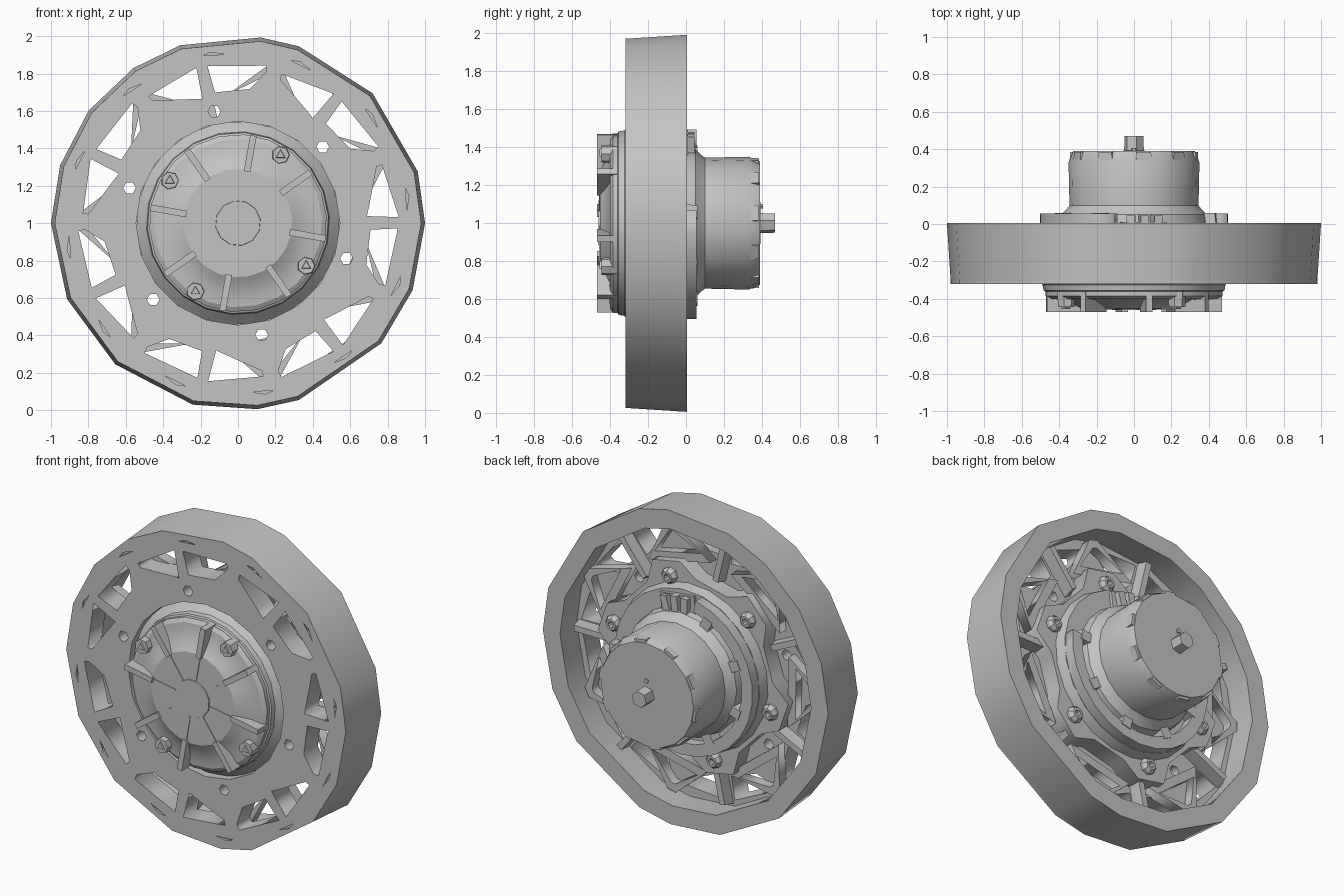
import bpy, bmesh, math
from mathutils import Matrix, Vector

if "Cube" in bpy.data.objects:
    bpy.data.objects.remove(bpy.data.objects["Cube"], do_unlink=True)

grey = bpy.data.materials.new("plain_grey")
grey.use_nodes = True
grey.diffuse_color = (0.55, 0.55, 0.55, 1)
grey.node_tree.nodes["Principled BSDF"].inputs["Base Color"].default_value = grey.diffuse_color

# Local XY is the wheel plane, local +Z points to the front (-y)
STAND = Matrix.Translation((0, 0, 1)) @ Matrix.Rotation(math.radians(90), 4, 'X')


def polar(r, deg):
    a = math.radians(deg)
    return Vector((r * math.cos(a), r * math.sin(a), 0))


def even(n, start=0):
    return [start + 360 * i / n for i in range(n)]


def finish(name, bm, smooth=None):
    bmesh.ops.remove_doubles(bm, verts=bm.verts, dist=1e-5)
    bmesh.ops.recalc_face_normals(bm, faces=bm.faces)
    mesh = bpy.data.meshes.new(name)
    bm.to_mesh(mesh)
    bm.free()
    mesh.transform(STAND)
    mesh.materials.append(grey)
    ob = bpy.data.objects.new(name, mesh)
    bpy.context.collection.objects.link(ob)
    if smooth:
        bpy.ops.object.select_all(action='DESELECT')
        bpy.context.view_layer.objects.active = ob
        ob.select_set(True)
        bpy.ops.object.shade_smooth_by_angle(angle=math.radians(smooth))


def add_lathe(bm, profile, angles, centre=Vector(), closed=False):
    """Turn (radius, y) points about the axle through centre."""
    rings = [[bm.verts.new(polar(r, a) + centre + Vector((0, 0, -y)))
              for r, y in profile] for a in angles]
    last = len(profile) - (0 if closed else 1)
    for i, ring in enumerate(rings):
        nxt = rings[(i + 1) % len(rings)]
        for j in range(last):
            k = (j + 1) % len(profile)
            loop = [ring[j], ring[k], nxt[k], nxt[j]]
            if profile[j][0] == 0:
                loop = [rings[0][j], ring[k], nxt[k]]
            elif profile[k][0] == 0:
                loop = [ring[j], rings[0][k], nxt[j]]
            bm.faces.new(loop)
    # drop spare axis points
    bmesh.ops.delete(bm, geom=[v for v in bm.verts if not v.link_faces], context='VERTS')


def lathe(name, profile, angles, closed=False, smooth=30):
    bm = bmesh.new()
    add_lathe(bm, profile, angles, closed=closed)
    finish(name, bm, smooth)


def add_block(bm, r0, r1, width, y0, y1, deg, taper=1.0):
    """Radial block from r0 to r1; taper narrows its rear end."""
    m = Matrix.Rotation(math.radians(deg), 4, 'Z')
    size = Matrix.Diagonal((r1 - r0, width, y1 - y0, 1))
    place = Matrix.Translation(((r0 + r1) / 2, 0, -(y0 + y1) / 2))
    verts = bmesh.ops.create_cube(bm, size=1)["verts"]
    for v in verts:
        if v.co.z < 0:
            v.co.y *= taper
            v.co.x *= taper
    bmesh.ops.transform(bm, matrix=m @ place @ size, verts=verts)


def plate(name, loops, y0, y1):
    """Flat plate: outlines, with the loops inside them cut as holes."""
    curve = bpy.data.curves.new(name, 'CURVE')
    curve.dimensions = '2D'
    curve.fill_mode = 'BOTH'
    curve.extrude = (y1 - y0) / 2
    for loop in loops:
        sp = curve.splines.new('POLY')
        sp.points.add(len(loop) - 1)
        for p, co in zip(sp.points, loop):
            p.co = (co.x, co.y, 0, 1)
        sp.use_cyclic_u = True
    ob = bpy.data.objects.new(name, curve)
    bpy.context.collection.objects.link(ob)
    bpy.ops.object.select_all(action='DESELECT')
    bpy.context.view_layer.objects.active = ob
    ob.select_set(True)
    bpy.ops.object.convert(target='MESH')
    ob = bpy.context.view_layer.objects.active
    ob.name = name
    ob.data.transform(STAND @ Matrix.Translation((0, 0, -(y0 + y1) / 2)))
    ob.data.materials.clear()
    ob.data.materials.append(grey)


def repeat(shapes, turns):
    return [[polar(r, a + turn) for r, a in shape] for turn in turns for shape in shapes]


# Uneven low-poly wheel outline
rim_angles = [0, 16, 44, 71, 83, 108, 124, 143, 162, 180, 204, 229, 256, 276, 289, 320, 339]
lathe("wheel_rim", [(0.98, -0.305), (1.0, 0.005), (0.88, 0.005), (0.90, -0.305)],
      rim_angles, closed=True, smooth=32)

# Front plate with lattice windows, through holes and rim slots
through_holes = [[polar(0.61, b) + polar(0.034, a) for a in even(6)] for b in even(6, 42)]
wide_window = [(0.855, 101), (0.855, 80), (0.82, 79.5), (0.72, 85), (0.71, 100)]
slim_window = [(0.86, 105), (0.69, 106), (0.71, 111), (0.80, 125), (0.83, 125)]
windows = repeat([wide_window, slim_window], even(7))
slots = repeat([[(0.905, -3.5), (0.925, 1), (0.915, 4)]], even(12, 8))
plate("front_plate",
      [[polar(0.98, a) for a in rim_angles], [polar(0.545, a) for a in even(20)]]
      + windows + through_holes + slots, -0.32, -0.18)

# Rear hub plate with six lugs, one under each bolt
bolt_angles = even(6, 14)
lugs = [polar(r, b + da) for b in bolt_angles
        for r, da in ((0.56, -19), (0.67, -9), (0.65, 8), (0.56, 18))]
plate("hub_plate", [lugs, [polar(0.5, a) for a in even(20)]], -0.19, -0.07)

# Triangular wall frames behind the broad spokes, straight struts behind the slim ones
frame = [(0.67, 110), (0.87, 126), (0.87, 130), (0.67, 149)]
pocket = [(0.705, 116), (0.82, 127), (0.82, 129), (0.705, 143)]
plate("spoke_frames", repeat([frame, pocket], even(7)), -0.19, -0.12)
bm = bmesh.new()
for turn in even(7):
    add_block(bm, 0.56, 0.88, 0.045, -0.2, -0.1, 103.3 + turn, taper=0.85)
finish("spoke_struts", bm)

# Hollow bolt heads at the back
bm = bmesh.new()
for b in bolt_angles:
    add_lathe(bm, [(0.05, -0.09), (0.05, -0.05), (0.035, -0.03), (0.02, -0.03),
                   (0.015, -0.06), (0, -0.06)], even(8), polar(0.565, b))
finish("wheel_bolts", bm)

# Front motor cover: raised centre, stepped edge, sloping skirt inside the plate
lathe("motor_cover",
      [(0, -0.455), (0.29, -0.452), (0.32, -0.435), (0.39, -0.405), (0.45, -0.40),
       (0.475, -0.385), (0.475, -0.36), (0.485, -0.355),
       (0.49, -0.325), (0.545, -0.27), (0.535, -0.1), (0.51, -0.01), (0, -0.01)],
      even(22, 4), smooth=25)

# Round centre cap and eight ribs on the cover
lathe("cover_cap", [(0, -0.46), (0.12, -0.46), (0.125, -0.44), (0, -0.44)], even(12, 10))
bm = bmesh.new()
for a in even(8, 35):
    add_block(bm, 0.28, 0.475, 0.035, -0.47, -0.36, a)
    add_block(bm, 0.12, 0.29, 0.012, -0.458, -0.43, a)
finish("cover_ribs", bm)

# Cover screws with three-sided drives
bm = bmesh.new()
for s in even(4, 58):
    c = polar(0.43, s)
    add_lathe(bm, [(0.05, -0.36), (0.046, -0.445), (0, -0.445)], even(7), c)
    add_lathe(bm, [(0.03, -0.445), (0.026, -0.455), (0, -0.455)], even(3, 90), c)
finish("cover_screws", bm)

# Rear motor can with chamfered end
lathe("motor_can", [(0, -0.01), (0.40, -0.01), (0.39, 0.05), (0.36, 0.08), (0.345, 0.1),
                    (0.35, 0.33), (0.325, 0.39), (0, 0.392)], even(20), smooth=25)
bm = bmesh.new()
for a in even(10, 9):
    add_block(bm, 0.30, 0.343, 0.09, 0.31, 0.385, a, taper=0.85)
finish("can_crimps", bm)

# Open base ring round the can, broken where the cables leave
arc = [102 + i * 14 for i in range(20)]
plate("base_ring", [[polar(0.505, a) for a in arc] + [polar(0.43, a) for a in reversed(arc)]],
      -0.02, 0.055)
bm = bmesh.new()
for a in arc[1::3]:
    add_block(bm, 0.36, 0.45, 0.08, -0.02, 0.06, a, taper=0.8)
finish("base_clamps", bm)

# Axle stub with a small pin beside it
lathe("axle_stub", [(0, 0.38), (0.055, 0.38), (0.052, 0.47), (0, 0.47)], even(6, 15), smooth=None)
bm = bmesh.new()
add_lathe(bm, [(0.014, 0.38), (0.014, 0.405), (0, 0.405)], even(6), Vector((0, 0.09, 0)))
finish("locating_pin", bm)

# Cable connector: a seat and three prongs above the can
bm = bmesh.new()
add_block(bm, 0.37, 0.48, 0.24, -0.02, 0.01, 83)
finish("connector_seat", bm)
bm = bmesh.new()
for i in (-1, 0, 1):
    add_block(bm, 0.38, 0.48, 0.045, 0.005, 0.045, 83 + 9 * i)
finish("connector_prongs", bm)
